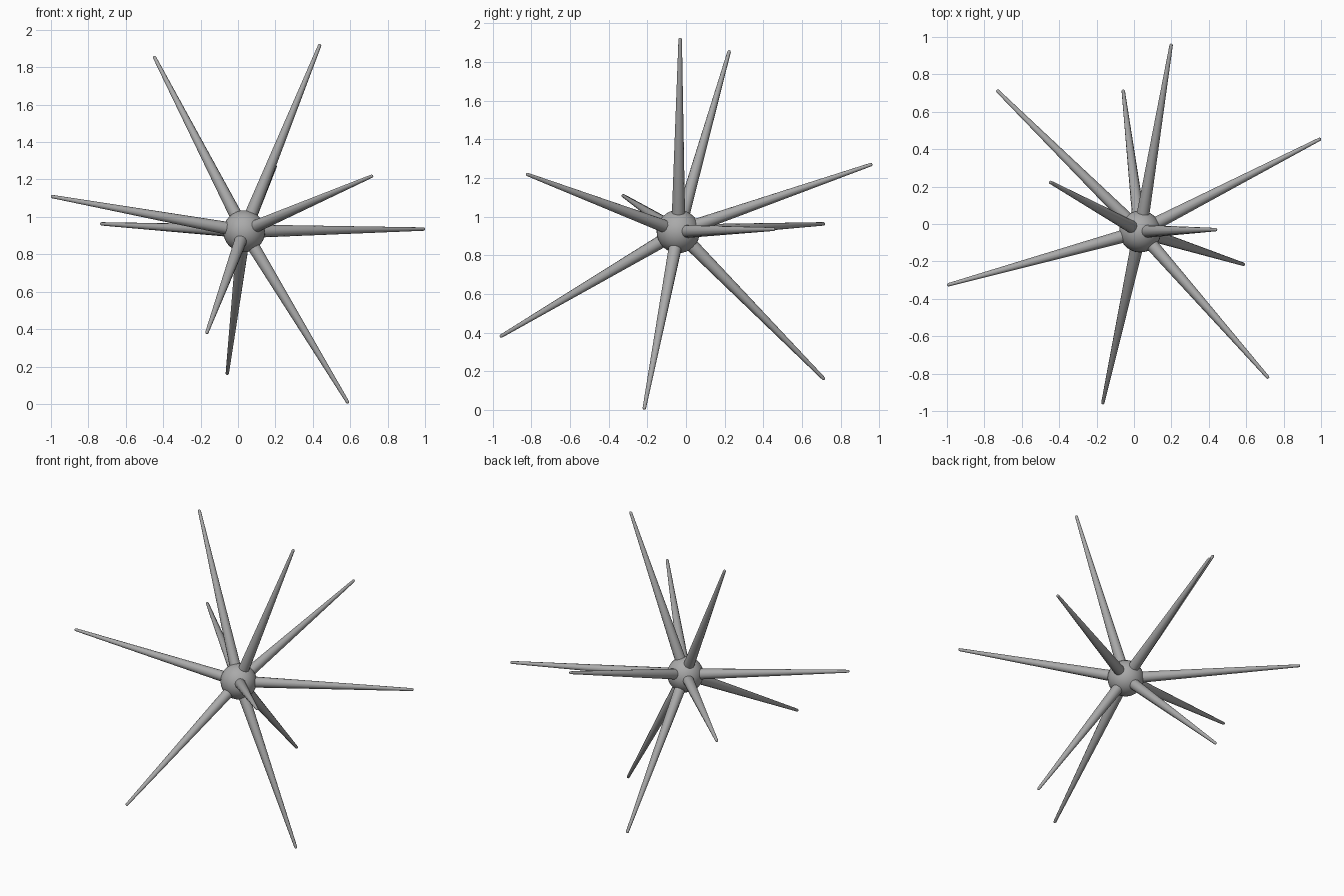
import bpy
import bmesh
import math
from mathutils import Vector

cube = bpy.data.objects.get("Cube")
if cube:
    bpy.data.objects.remove(cube, do_unlink=True)

CENTRE = Vector((0.033, -0.04, 0.923))
CORE_RADIUS = 0.112
SIDES = 12

grey = bpy.data.materials.new("mid grey")
grey.use_nodes = True
colour = (0.4, 0.4, 0.4, 1)
grey.diffuse_color = colour
grey.node_tree.nodes["Principled BSDF"].inputs["Base Color"].default_value = colour


def finish(bm, name):
    """Turn a bmesh into a smooth shaded grey object."""
    mesh = bpy.data.meshes.new(name)
    bmesh.ops.recalc_face_normals(bm, faces=bm.faces)
    bm.to_mesh(mesh)
    bm.free()
    mesh.materials.append(grey)
    mesh.shade_smooth()
    obj = bpy.data.objects.new(name, mesh)
    bpy.context.collection.objects.link(obj)
    return obj


def spike(name, tip):
    """Tapered round spike with a domed end, running from the core to the tip."""
    axis = tip - CENTRE
    length = axis.length
    # (radius, distance from the core centre)
    profile = [(0.034, 0.06), (0.034, 0.1), (0.009, length - 0.008),
               (0.006, length - 0.002)]
    bm = bmesh.new()
    rings = []
    for radius, dist in profile:
        rings.append([bm.verts.new((radius * math.cos(a), radius * math.sin(a), dist))
                      for a in (math.tau * i / SIDES for i in range(SIDES))])
    for low, high in zip(rings, rings[1:]):
        for i in range(SIDES):
            j = (i + 1) % SIDES
            bm.faces.new((low[i], low[j], high[j], high[i]))
    bm.faces.new(rings[0])
    end = bm.verts.new((0, 0, length))
    for i in range(SIDES):
        bm.faces.new((rings[-1][i], rings[-1][(i + 1) % SIDES], end))
    obj = finish(bm, name)
    obj.location = CENTRE
    obj.rotation_euler = axis.to_track_quat('Z', 'Y').to_euler()


# Round core
bm = bmesh.new()
bmesh.ops.create_uvsphere(bm, u_segments=32, v_segments=16, radius=CORE_RADIUS)
finish(bm, "core").location = CENTRE

# Spikes, by the position of each tip
tips = {
    "upper_right_spike": (-0.45, 0.225, 1.86),
    "upper_left_spike": (0.44, -0.03, 1.925),
    "front_left_spike": (0.72, -0.825, 1.22),
    "left_spike": (1.0, 0.457, 0.935),
    "lower_left_spike": (0.59, -0.217, 0.003),
    "lower_back_spike": (-0.058, 0.717, 0.157),
    "lower_front_spike": (-0.168, -0.963, 0.378),
    "back_right_spike": (-0.735, 0.717, 0.963),
    "right_spike": (-1.0, -0.327, 1.11),
    "back_spike": (0.2, 0.964, 1.272),
}
for name, tip in tips.items():
    spike(name, Vector(tip))
